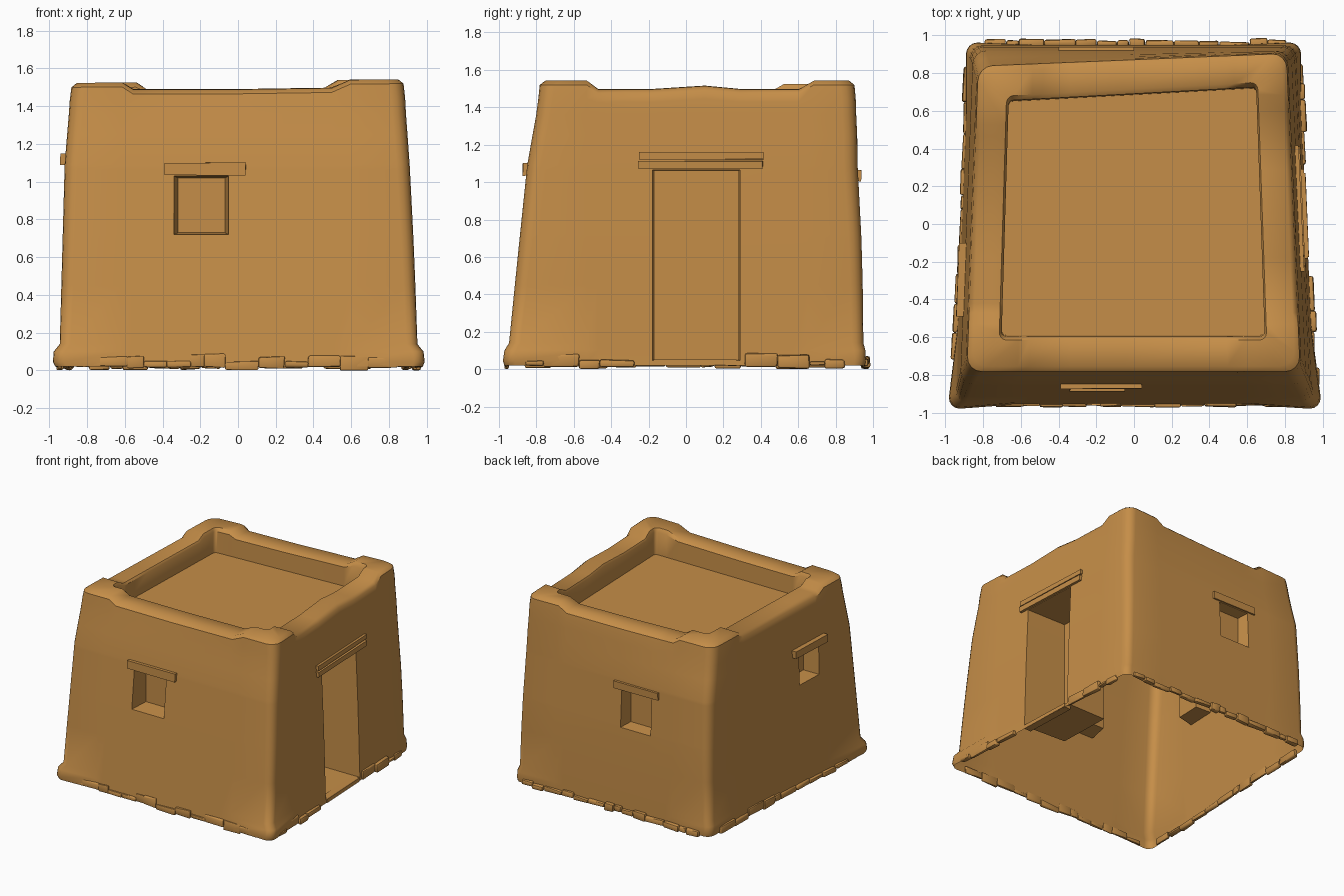
import bpy, bmesh, math, random
from mathutils import Vector

if "Cube" in bpy.data.objects:
    bpy.data.objects.remove(bpy.data.objects["Cube"])

random.seed(4)
mat = bpy.data.materials.new("mud_brown")
mat.diffuse_color = (0.56, 0.27, 0.065, 1)
mat.use_nodes = True
mat.node_tree.nodes["Principled BSDF"].inputs["Base Color"].default_value = mat.diffuse_color


def lerp_table(table, z):
    for (a, va), (b, vb) in zip(table, table[1:]):
        if z <= b:
            return va + (vb - va) * (z - a) / (b - a)
    return table[-1][1]


# wall profiles (height, position); the front leans back the most
LEFT = [(0, -.95), (.1, -.948), (1.1, -.925), (1.42, -.90)]
RIGHT = [(0, .96), (.1, .955), (.6, .94), (1.1, .917), (1.42, .896)]
FRONT = [(0, -.96), (.2, -.94), (.6, -.90), (1.1, -.848), (1.42, -.79)]
BACK = [(0, .95), (.6, .943), (1.1, .917), (1.42, .878)]


def finish(bm, name, angle=35):
    # the house narrows towards the back
    for v in bm.verts:
        v.co.x *= 1 - (.049 if v.co.x > 0 else .042) * (v.co.y + .95)
    mesh = bpy.data.meshes.new(name)
    bm.to_mesh(mesh)
    bm.free()
    ob = bpy.data.objects.new(name, mesh)
    bpy.context.collection.objects.link(ob)
    mesh.materials.append(mat)
    bpy.ops.object.select_all(action='DESELECT')
    ob.select_set(True)
    bpy.context.view_layer.objects.active = ob
    bpy.ops.object.shade_smooth_by_angle(angle=math.radians(angle))
    return ob


# columns on each side: corner-bump limits and opening edges
COLS = {"front": [-.62, -.56, -.34, -.05, .50, .60],
        "right": [-.53, -.47, -.18, .10, .29, .57, .65],
        "back": [-.58, -.52, -.365, -.07, .50, .58],
        "left": [-.53, -.47, -.42, -.18, .50, .56]}


def ring(x0, x1, y0, y1, r):
    """Rounded rectangle, counter-clockwise: list of (x, y, is_corner)."""
    pts = []

    def arc(cx, cy, start):
        for k in range(5):
            a = math.radians(start + 22.5 * k)
            pts.append((cx + r * math.cos(a), cy + r * math.sin(a), 1))

    def side(name, place, rev=False):
        c = COLS[name]
        for t in (c[::-1] if rev else c):
            pts.append((*place(t), 1 if t in (c[0], c[-1]) else 0))

    side("front", lambda t: (t, y0))
    arc(x1 - r, y0 + r, -90)
    side("right", lambda t: (x1, t))
    arc(x1 - r, y1 - r, 0)
    side("back", lambda t: (t, y1), True)
    arc(x0 + r, y1 - r, 90)
    side("left", lambda t: (x0, t), True)
    arc(x0 + r, y0 + r, 180)
    return pts


# house shell: walls, rounded parapet with raised corners, sunken roof
bm = bmesh.new()
rows = []


def add_row(pts, z, bump=0.0, tilt=0.0, flare=0.0):
    row = []
    for x, y, c in pts:
        h = z + bump * c * (1 + .25 * x)
        if bump and x > .4 and not c:      # right parapet rises mid-way
            h += .026 if abs(y - .1) < .01 else .008
        if y > .3:                         # back edge runs at a slant
            y += tilt * x
        if flare and abs(x) > .8 and abs(y) > .8:   # stones swell the corners
            f = flare if y < 0 else flare * .5
            x += math.copysign(f, x)
            y += math.copysign(f * .7, y)
        row.append(bm.verts.new((x, y, h)))
    rows.append(row)


def bounds(z, inset=0):
    return (lerp_table(LEFT, z) + inset, lerp_table(RIGHT, z) - inset,
            lerp_table(FRONT, z) + inset, lerp_table(BACK, z) - inset)


FLARE = {.02: .02, .045: .033, .1: .03}
TILT = {1.25: .02, 1.36: .03, 1.42: .036}
for z in [.02, .045, .1, .14, .45, .70, .72, .84, 1.0, 1.03, 1.065, 1.09, 1.25, 1.36, 1.42]:
    add_row(ring(*bounds(z), .06 + .012 * z), z, .02 if z == 1.42 else 0,
            TILT.get(z, 0), FLARE.get(z, 0))
add_row(ring(*bounds(1.42, .008), .08), 1.465, .045, .038)
add_row(ring(*bounds(1.42, .036), .08), 1.488, .045, .04)
add_row(ring(-.725, .715, -.615, .715, .04), 1.49, .042, .05)
add_row(ring(-.712, .705, -.595, .69, .025), 1.475, .03, .05)
add_row(ring(-.712, .705, -.59, .685, .025), 1.33, 0, .05)
n = len(rows[0])
for lo, hi in zip(rows, rows[1:]):
    for i in range(n):
        j = (i + 1) % n
        bm.faces.new((lo[i], lo[j], hi[j], hi[i]))
bm.faces.new(rows[-1])


# door and window recesses pushed into the walls
def recess(axis, sign, a0, a1, z0, z1, plane, taper):
    other = 1 - axis
    faces = []
    for f in bm.faces:
        c = f.calc_center_median()
        if c[axis] * sign > .8 and a0 < c[other] < a1 and z0 < c.z < z1:
            faces.append(f)
    new = bmesh.ops.extrude_face_region(bm, geom=faces)["geom"]
    bmesh.ops.delete(bm, geom=[f for f in faces if f.is_valid], context='FACES_ONLY')
    mid, zm = (a0 + a1) / 2, (z0 + z1) / 2
    for v in (g for g in new if isinstance(g, bmesh.types.BMVert)):
        v.co[axis] = plane
        if min(abs(v.co[other] - a0), abs(v.co[other] - a1)) < .01:
            v.co[other] += taper if v.co[other] < mid else -taper
        v.co.z += taper * .5 if v.co.z < zm else -taper * .5


recess(1, -1, -.34, -.05, .72, 1.03, -.735, .02)
recess(1, 1, -.365, -.07, .70, 1.0, .83, .02)
recess(0, -1, -.42, -.18, .84, 1.09, -.80, .02)
recess(0, 1, -.18, .29, .045, 1.065, .56, .012)
finish(bm, "house_shell", 40)


def add_block(bm, x0, x1, y0, y1, z0, z1, bevel=0, jitter=0):
    part = bmesh.new()
    bmesh.ops.create_cube(part, size=1)
    for v in part.verts:
        v.co = Vector(((x0 + x1) / 2 + v.co.x * (x1 - x0),
                       (y0 + y1) / 2 + v.co.y * (y1 - y0),
                       (z0 + z1) / 2 + v.co.z * (z1 - z0)))
        v.co.x += random.uniform(-jitter, jitter)
        v.co.y += random.uniform(-jitter, jitter)
        v.co.z = max(0, v.co.z + random.uniform(-jitter, jitter))
    if bevel:
        bmesh.ops.bevel(part, geom=part.edges[:], offset=bevel, segments=2,
                        profile=.5, affect='EDGES', clamp_overlap=True)
    tmp = bpy.data.meshes.new("tmp")
    part.to_mesh(tmp)
    part.free()
    bm.from_mesh(tmp)
    bpy.data.meshes.remove(tmp)


# flat lintel planks above the openings, and the door sill
for name, box in {
    "front_window_lintel": (-.39, .04, -.872, -.83, 1.035, 1.10),
    "back_window_lintel": (-.435, .0, .90, .937, 1.005, 1.065),
    "left_window_lintel": (-.96, -.90, -.49, -.10, 1.09, 1.15),
    "door_lintel_lower": (.89, .94, -.255, .41, 1.07, 1.113),
    "door_lintel_upper": (.89, .935, -.25, .415, 1.122, 1.158),
    "door_sill": (.90, .965, -.175, .27, .02, .05),
}.items():
    b = bmesh.new()
    add_block(b, *box, jitter=.002)
    finish(b, name, 30)

# rough foundation stones along every wall, leaving the doorway free
bm = bmesh.new()
for side in COLS:
    t = -.86
    while t < .82:
        w = random.uniform(.07, .19)
        out = random.uniform(.002, .010) if side == "front" else random.uniform(.010, .03)
        h = random.uniform(.04, .085)
        if not (side == "right" and t + w > -.19 and t < .28):
            a, b = t, min(t + w, .89)
            box = {"front": (a, b, -.96 - out, -.948), "back": (a, b, .938, .955 + out),
                   "left": (-.95 - out, -.938, a, b), "right": (.945, .96 + out, a, b)}[side]
            add_block(bm, *box, random.uniform(0, .02), h, .012, .005)
        t += w
finish(bm, "foundation_stones", 40)
